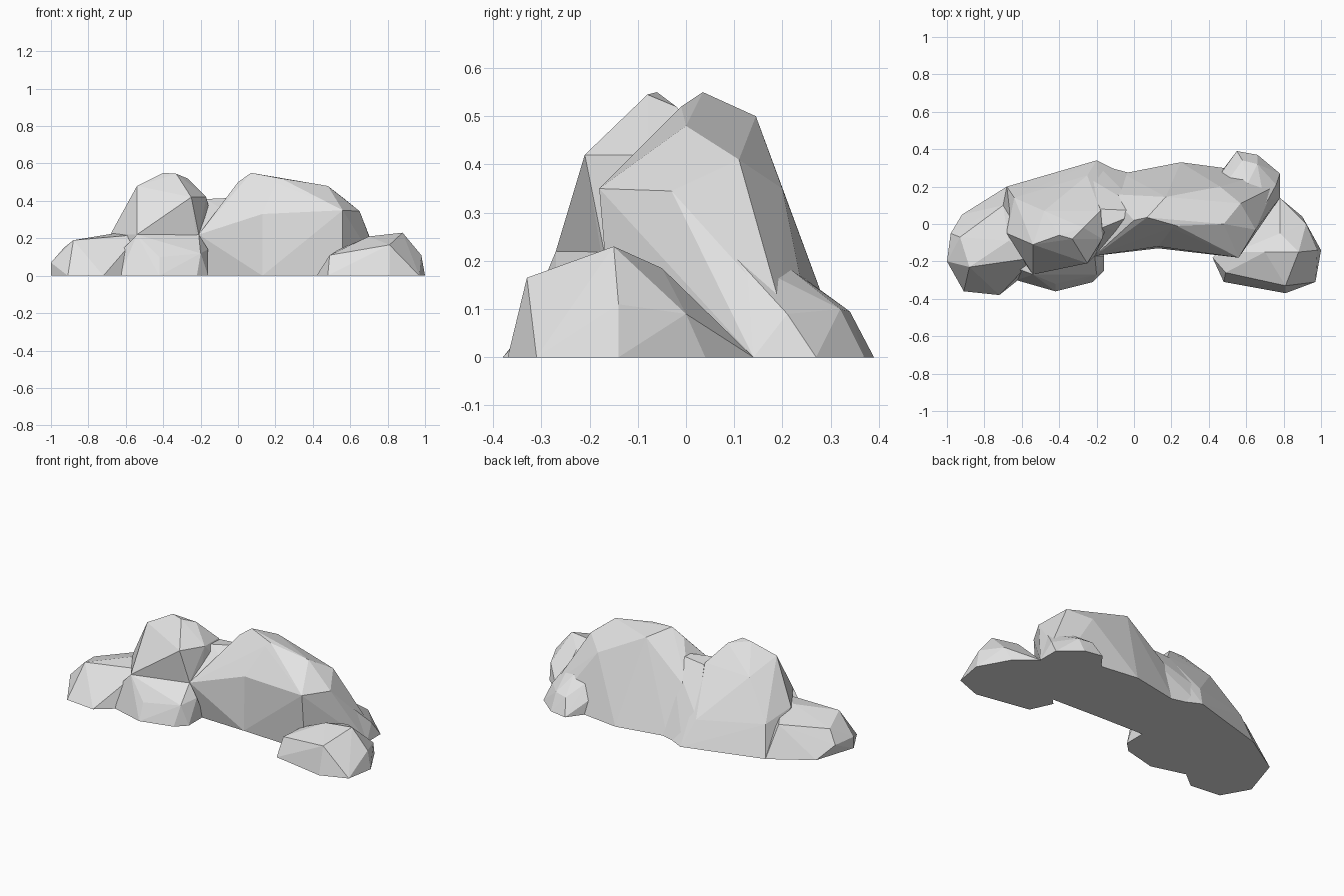
import bpy
import bmesh

if "Cube" in bpy.data.objects:
    bpy.data.objects.remove(bpy.data.objects["Cube"], do_unlink=True)

# Pale stone colour shared by every boulder
stone = bpy.data.materials.new("pale_grey_stone")
stone.use_nodes = True
colour = (0.77, 0.77, 0.77, 1.0)
stone.diffuse_color = colour
stone.node_tree.nodes["Principled BSDF"].inputs["Base Color"].default_value = colour


def boulder(name, footprint, crown):
    """Faceted convex boulder: ground outline (x, y) plus raised corners (x, y, z)."""
    bm = bmesh.new()
    for x, y in footprint:
        bm.verts.new((x, y, 0))
    for corner in crown:
        bm.verts.new(corner)
    hull = bmesh.ops.convex_hull(bm, input=bm.verts[:])
    unused = {v for v in hull["geom_interior"] if isinstance(v, bmesh.types.BMVert)}
    bmesh.ops.delete(bm, geom=list(unused), context="VERTS")
    bmesh.ops.recalc_face_normals(bm, faces=bm.faces[:])
    mesh = bpy.data.meshes.new(name)
    bm.to_mesh(mesh)
    bm.free()
    mesh.materials.append(stone)
    rock = bpy.data.objects.new(name, mesh)
    bpy.context.scene.collection.objects.link(rock)
    return rock


# Tall boulder with the left-hand peak
tall_boulder = boulder(
    "rock_cluster",
    [(-.6, -.2), (-.68, .2), (-.2, .34), (-.06, .27), (-.2, -.14)],
    [(-.54, -.27, .22), (-.21, -.17, .22), (-.25, -.21, .42), (-.17, -.08, .42),
     (-.54, -.11, .48), (-.4, -.06, .55), (-.33, -.08, .545), (-.27, -.02, .52),
     (-.18, .07, .41), (-.68, -.05, .225), (-.64, .14, .18), (-.25, .26, .15),
     (-.48, .07, .4)])

# Low ledge in front of the tall boulder
front_ledge = boulder(
    "front_ledge",
    [(-.63, -.3), (-.42, -.36), (-.22, -.31), (-.16, -.25), (-.16, -.1), (-.63, 0)],
    [(-.54, -.27, .22), (-.21, -.17, .22), (-.16, -.17, .14), (-.2, -.27, .12),
     (-.42, -.32, .1), (-.62, -.24, .14), (-.5, -.1, .22)])

# Small boulder at the far end
end_boulder = boulder(
    "end_boulder",
    [(-1, -.2), (-.91, -.36), (-.72, -.38), (-.62, -.3), (-.92, .05), (-.68, .2), (-.5, 0)],
    [(-1, -.2, .07), (-.98, -.05, .07), (-.88, -.23, .19), (-.93, -.07, .15),
     (-.67, -.09, .225), (-.7, .1, .18), (-.66, -.29, .1), (-.53, -.18, .22)])

# Saddle that fills the valley between the peaks
saddle = boulder(
    "saddle",
    [(-.25, .1), (-.18, -.12), (.1, -.1), (.1, .24), (-.06, .27), (-.2, .32)],
    [(-.21, -.17, .22), (-.17, -.02, .41), (-.18, .08, .4), (-.14, .16, .27),
     (-.09, .03, .4), (-.07, -.04, .345), (.05, .07, .42), (-.25, .25, .15)])

# Long boulder with the right-hand peak, in two halves meeting at a hollow in the wall
peak_half = boulder(
    "peak_half",
    [(-.18, -.12), (.13, -.13), (.25, .33), (-.06, .27)],
    [(-.21, -.17, .22), (.13, -.12, .33), (-.08, -.04, .345), (0, .02, .5),
     (.07, .035, .55), (.23, -.01, .52), (.17, .145, .5), (.21, .235, .175),
     (-.13, .16, .25)])
shoulder_half = boulder(
    "shoulder_half",
    [(.13, -.13), (.56, -.15), (.78, .14), (.7, .27), (.25, .33), (.05, .25)],
    [(.13, -.12, .33), (.56, -.18, .35), (.07, .035, .55), (.17, .145, .5),
     (.23, -.01, .52), (.3, 0, .48), (.48, 0, .48), (.65, -.03, .345), (.7, .09, .215),
     (.46, .2, .35), (.57, .11, .41), (.66, .17, .21), (.75, .2, .09)])

# Low spur at the back
back_spur = boulder(
    "back_spur",
    [(.46, .27), (.55, .39), (.66, .37), (.78, .27), (.78, .14), (.4, .1)],
    [(.58, .34, .095), (.66, .32, .1), (.45, .25, .1), (.5, .23, .175), (.61, .22, .18),
     (.76, .21, .09), (.7, .1, .21)])

# Small boulder in front at the near end
front_boulder = boulder(
    "front_boulder",
    [(.42, -.18), (.48, -.31), (.81, -.37), (.97, -.31), (1, -.14), (.9, .04), (.78, .14),
     (.6, 0)],
    [(.49, -.26, .11), (.54, -.15, .14), (.81, -.33, .165), (.7, -.15, .21),
     (.88, -.15, .23), (.98, -.14, .11), (.78, -.05, .185), (.92, 0, .09)])

# Fuse the boulders into one solid with a flat underside
pieces = [front_ledge, end_boulder, saddle, peak_half, shoulder_half, back_spur, front_boulder]
bpy.context.view_layer.objects.active = tall_boulder
for piece in pieces:
    fuse = tall_boulder.modifiers.new("fuse", "BOOLEAN")
    fuse.operation = "UNION"
    fuse.solver = "EXACT"
    fuse.object = piece
    bpy.ops.object.modifier_apply(modifier=fuse.name)
    bpy.data.objects.remove(piece, do_unlink=True)
